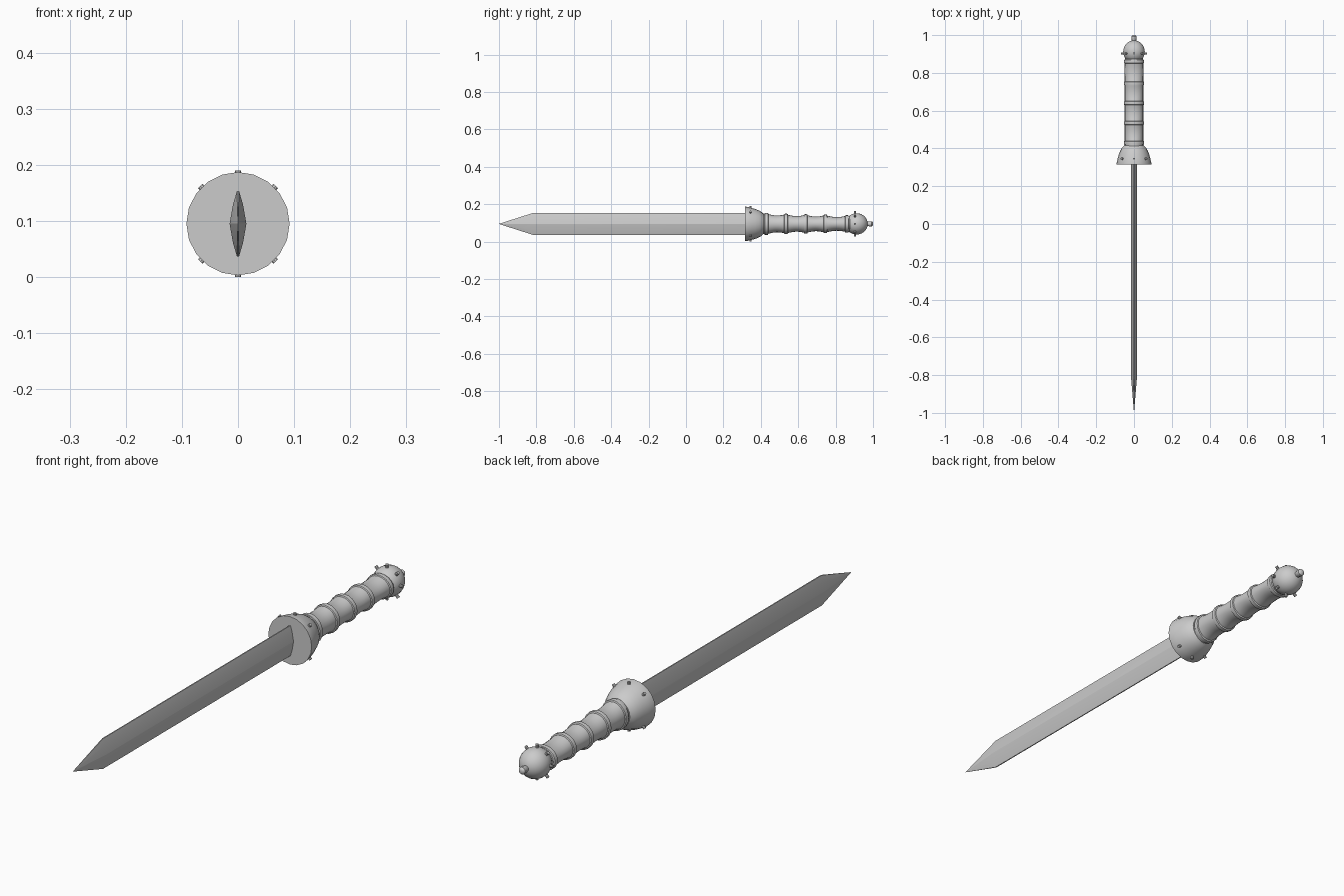
import bpy, bmesh, math

if "Cube" in bpy.data.objects:
    bpy.data.objects.remove(bpy.data.objects["Cube"])

CZ = 0.095  # height of the long axis


def finish(name, bm, angle=35):
    bmesh.ops.remove_doubles(bm, verts=bm.verts, dist=1e-5)
    bmesh.ops.recalc_face_normals(bm, faces=bm.faces)
    me = bpy.data.meshes.new(name)
    bm.to_mesh(me)
    bm.free()
    ob = bpy.data.objects.new(name, me)
    bpy.context.collection.objects.link(ob)
    bpy.ops.object.select_all(action='DESELECT')
    ob.select_set(True)
    bpy.context.view_layer.objects.active = ob
    if angle:
        bpy.ops.object.shade_smooth_by_angle(angle=math.radians(angle))
    return ob


def loft(name, rings, angle=35):
    """Skin rings of points, closing both ends."""
    bm = bmesh.new()
    rows = [[bm.verts.new(p) for p in r] for r in rings]
    n = len(rows[0])
    for a, b in zip(rows, rows[1:]):
        for i in range(n):
            j = (i + 1) % n
            bm.faces.new((a[i], a[j], b[j], b[i]))
    bm.faces.new(rows[0])
    bm.faces.new(rows[-1])
    return finish(name, bm, angle)


def oval(y, rx, rz, n=20):
    return [(rx * math.sin(math.tau * i / n), y, CZ + rz * math.cos(math.tau * i / n))
            for i in range(n)]


def turned(name, profile, n=20):
    return loft(name, [oval(p[0], p[1], p[-1], n) for p in profile])


def studs(prefix, y, r0, r1, size, angles):
    """Small pegs pointing out from the axis."""
    for k, deg in enumerate(angles):
        a = math.radians(deg)
        mid, length = (r0 + r1) / 2, r1 - r0
        bpy.ops.mesh.primitive_cylinder_add(
            vertices=10, radius=size, depth=length,
            location=(mid * math.sin(a), y, CZ + mid * math.cos(a)), rotation=(0, a, 0))
        bpy.context.object.name = f"{prefix}_{k + 1}"
        bpy.ops.object.shade_smooth_by_angle(angle=math.radians(35))


# Blade: lens section, straight then tapering to the point
section = [(0.002, 0.058), (0.009, 0.034), (0.015, 0), (0.009, -0.034), (0.002, -0.058)]
section += [(-x, z) for x, z in reversed(section)]
loft("blade", [[(x * s, y, CZ + z * s) for x, z in section]
               for y, s in ((0.33, 1), (-0.82, 1), (-1.0, 0.008))], 10)

# Bell-shaped guard with studs
turned("guard", [(0.315, 0.092), (0.322, 0.092), (0.345, 0.087), (0.37, 0.080),
                 (0.39, 0.072), (0.405, 0.063), (0.415, 0.053)])
studs("guard_stud", 0.345, 0.07, 0.095, 0.006, (0, 45, 135, 180, 225, 315))

# Grip: waisted segments between raised rings
ring_y = [0.43, 0.535, 0.64, 0.745, 0.86]
ring_r = [0.058, 0.054, 0.051, 0.049, 0.046]
profile = [(0.41, 0.049, 0.055)]
for i in range(4):
    y0, y1 = ring_y[i], ring_y[i + 1]
    for k in range(9):
        t = k / 8
        r = ring_r[i] + (ring_r[i + 1] - ring_r[i]) * t
        profile.append((y0 + (y1 - y0) * t, 0.049, r - 0.002 - 0.009 * math.sin(math.pi * t)))
profile.append((0.88, 0.046, 0.042))
turned("grip", [p for i, p in enumerate(profile) if i == 0 or p[0] > profile[i - 1][0] + 1e-4])

for i, (y, r) in enumerate(zip(ring_y, ring_r)):
    turned(f"grip_ring_{i + 1}", [(y - 0.011, 0.047, r - 0.006), (y - 0.008, 0.053, r),
                                  (y, 0.054, r + 0.001), (y + 0.008, 0.053, r),
                                  (y + 0.011, 0.047, r - 0.006)])

# Ball pommel with studs and end knob
turned("pommel", [(0.912 - 0.06 * math.cos(math.pi * k / 14),
                   max(0.057 * math.sin(math.pi * k / 14), 0.001)) for k in range(15)], 24)
studs("pommel_stud", 0.903, 0.045, 0.068, 0.006, range(0, 360, 45))
turned("end_knob", [(0.96, 0.012), (0.978, 0.012), (0.982, 0.014), (0.993, 0.014),
                    (0.998, 0.010), (1.0, 0.006)], 12)
